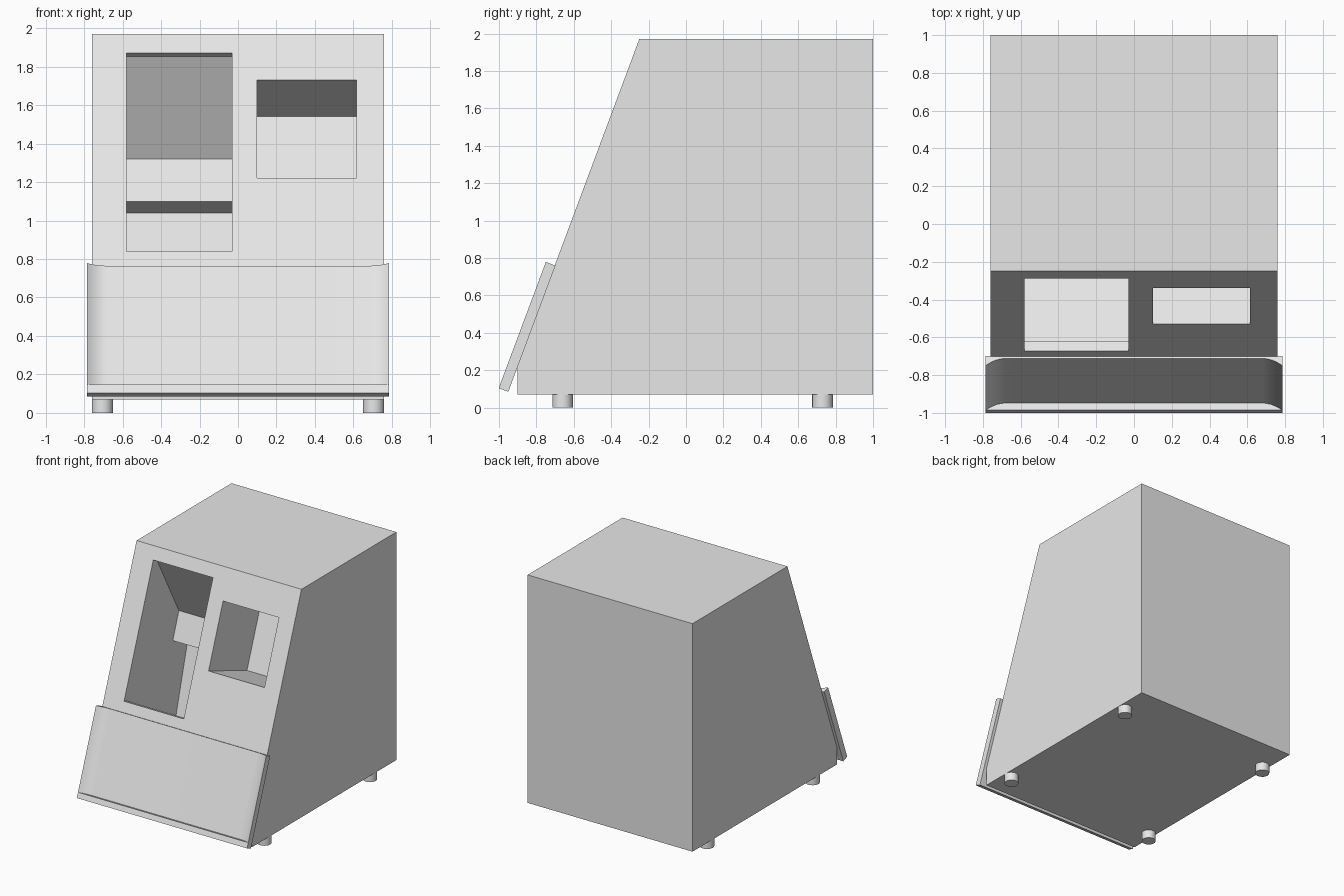
import bpy, bmesh, math
from mathutils import Vector

if "Cube" in bpy.data.objects:
    bpy.data.objects.remove(bpy.data.objects["Cube"])

grey = bpy.data.materials.new("light_grey")
grey.use_nodes = True
grey.diffuse_color = (0.8, 0.8, 0.8, 1)
grey.node_tree.nodes["Principled BSDF"].inputs["Base Color"].default_value = (0.8, 0.8, 0.8, 1)

# Sloped front: up-slope and outward directions in the side plane
BASE, TOP = Vector((0, -0.9, 0.23)), Vector((0, -0.25, 1.97))
UP = (TOP - BASE).normalized()
OUT = Vector((0, -UP.z, UP.y))


def make_object(name, bm):
    bmesh.ops.recalc_face_normals(bm, faces=bm.faces)
    mesh = bpy.data.meshes.new(name)
    bm.to_mesh(mesh)
    bm.free()
    mesh.materials.append(grey)
    obj = bpy.data.objects.new(name, mesh)
    bpy.context.collection.objects.link(obj)
    return obj


def prism(name, points, sweep):
    """Extrude a closed 3D outline along a vector."""
    bm = bmesh.new()
    face = bm.faces.new([bm.verts.new(p) for p in points])
    ext = bmesh.ops.extrude_face_region(bm, geom=[face])
    verts = [g for g in ext["geom"] if isinstance(g, bmesh.types.BMVert)]
    bmesh.ops.translate(bm, verts=verts, vec=sweep)
    return make_object(name, bm)


def side_prism(name, profile, x0, x1):
    return prism(name, [(x0, y, z) for y, z in profile], Vector((x1 - x0, 0, 0)))


def inset(z, depth):
    """Side-plane point on the slope at height z, pushed inward by depth."""
    p = BASE.lerp(TOP, (z - BASE.z) / (TOP.z - BASE.z)) - OUT * depth
    return p.y, p.z


def smooth(obj):
    bpy.ops.object.select_all(action="DESELECT")
    obj.select_set(True)
    bpy.context.view_layer.objects.active = obj
    bpy.ops.object.shade_smooth_by_angle(angle=math.radians(30))


# Cabinet with a sloping front
cabinet = side_prism("cabinet", [(-0.9, 0.07), (BASE.y, BASE.z), (TOP.y, TOP.z),
                                 (1, 1.97), (1, 0.07)], -0.76, 0.76)

# Deep bay with a funnel ceiling, a stepped back and a sunken floor
deep_bay = side_prism("deep_bay_cutter", [
    inset(1.87, -0.1), inset(1.87, 0.05), (0.05, 1.32), (-0.03, 1.10), (0.17, 1.04),
    (-0.04, 0.27), (-0.71, 0.52), inset(0.84, 0.055), inset(0.84, -0.1)], -0.58, -0.03)

# Square pocket
pocket = side_prism("pocket_cutter", [
    inset(1.73, -0.1), inset(1.73, 0.54), inset(1.22, 0.54), inset(1.22, -0.1)], 0.10, 0.615)

for cutter in (deep_bay, pocket):
    cutter.hide_render = True
    mod = cabinet.modifiers.new("cut", "BOOLEAN")
    mod.operation, mod.solver, mod.object = "DIFFERENCE", "EXACT", cutter
    bpy.context.view_layer.objects.active = cabinet
    bpy.ops.object.modifier_apply(modifier=mod.name)
    bpy.data.objects.remove(cutter)

# Front tray: thin plate with ends that curve outward, and a ledge at the bottom
corner = Vector((0, -0.95, 0.085))
LIP, HEIGHT, THICK, PLATE, END, FLAT = 0.045, 0.72, 0.055, 0.015, 0.785, 0.68
curve = [(FLAT + (END - FLAT) * t / 8, PLATE + (THICK - PLATE) * (t / 8) ** 2) for t in range(9)]
section = [(-END, 0)] + [(-x, n) for x, n in reversed(curve)] + curve + [(END, 0)]
tray = prism("tray_panel", [Vector((x, 0, 0)) + corner + UP * LIP + OUT * n for x, n in section],
             UP * (HEIGHT - LIP))
smooth(tray)
ledge = [(-END, 0), (-END, THICK), (END, THICK), (END, 0)]
prism("tray_ledge", [Vector((x, 0, 0)) + corner + OUT * n for x, n in ledge], UP * LIP)

# Feet
for y, row in ((-0.66, "front"), (0.73, "back")):
    for x, side in ((-0.705, "right"), (0.705, "left")):
        bm = bmesh.new()
        bmesh.ops.create_cone(bm, cap_ends=True, segments=32, radius1=0.055,
                              radius2=0.055, depth=0.07)
        bmesh.ops.translate(bm, verts=bm.verts, vec=(x, y, 0.035))
        smooth(make_object(f"{row}_{side}_foot", bm))
